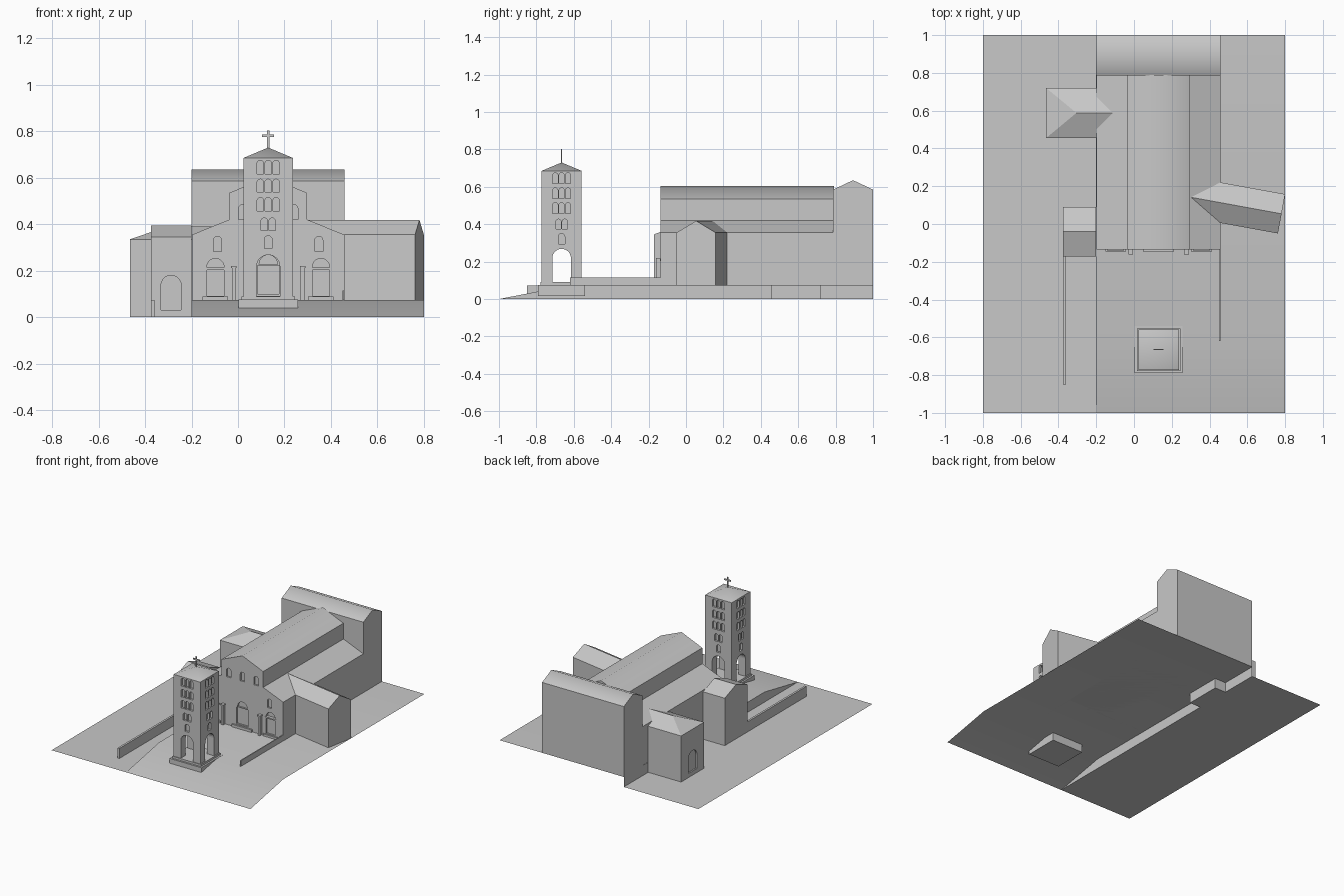
import bpy
import bmesh
from math import pi, cos, sin
from mathutils import Vector

cube = bpy.data.objects.get("Cube")
if cube:
    bpy.data.objects.remove(cube, do_unlink=True)

stone = bpy.data.materials.new("grey stone")
stone.use_nodes = True
GREY = (0.58, 0.58, 0.58, 1)
stone.diffuse_color = GREY
stone.node_tree.nodes["Principled BSDF"].inputs["Base Color"].default_value = GREY


def finish(name, bm):
    me = bpy.data.meshes.new(name)
    bm.to_mesh(me)
    bm.free()
    me.materials.append(stone)
    ob = bpy.data.objects.new(name, me)
    bpy.context.collection.objects.link(ob)
    return ob


def soften(ob):
    """Smooth shading that keeps walls and eaves sharp."""
    ob.data.shade_smooth()
    ob.data.set_sharp_from_angle(angle=1.0)


def add_prism(bm, pts, a0, a1, axis="y"):
    """Extrude an outline (horizontal, z) along x or y."""
    def place(p, a):
        return (p[0], a, p[1]) if axis == "y" else (a, p[0], p[1])
    near = [bm.verts.new(place(p, a0)) for p in pts]
    far = [bm.verts.new(place(p, a1)) for p in pts]
    faces = [bm.faces.new(near), bm.faces.new(far[::-1])]
    for i in range(len(pts)):
        j = (i + 1) % len(pts)
        faces.append(bm.faces.new((near[j], near[i], far[i], far[j])))
    bmesh.ops.recalc_face_normals(bm, faces=faces)


def prism(name, pts, a0, a1, axis="y"):
    bm = bmesh.new()
    add_prism(bm, pts, a0, a1, axis)
    return finish(name, bm)


def rect(x0, x1, z0, z1):
    return [(x0, z0), (x1, z0), (x1, z1), (x0, z1)]


def box(name, x0, x1, y0, y1, z0, z1):
    return prism(name, rect(x0, x1, z0, z1), y0, y1)


def arch(c, w, z0, z1, segs=10):
    """Round-headed outline; z1 - z0 must exceed half the width."""
    r = w / 2
    top = [(c + r * cos(pi * i / segs), z1 - r + r * sin(pi * i / segs)) for i in range(segs + 1)]
    return [(c - r, z0), (c + r, z0)] + top


def hull(name, points):
    bm = bmesh.new()
    for p in points:
        bm.verts.new(p)
    bmesh.ops.convex_hull(bm, input=bm.verts)
    bmesh.ops.dissolve_limit(bm, angle_limit=0.01, verts=bm.verts, edges=bm.edges)
    bmesh.ops.recalc_face_normals(bm, faces=bm.faces)
    return finish(name, bm)


def cut(ob, cuts):
    """Carve a list of (outline, from, to, axis) out of an object."""
    bm = bmesh.new()
    for c in cuts:
        add_prism(bm, *c)
    cutter = finish("cutter", bm)
    cutter.hide_render = True
    mod = ob.modifiers.new("openings", "BOOLEAN")
    mod.object = cutter
    mod.solver = "EXACT"
    deps = bpy.context.evaluated_depsgraph_get()
    me = bpy.data.meshes.new_from_object(ob.evaluated_get(deps))
    ob.modifiers.clear()
    ob.data = me
    bpy.data.objects.remove(cutter, do_unlink=True)


# Ground: low strip, step and ramped terrace
FLOOR = 0.073
bm = bmesh.new()
profile = [(-1, 0), (-0.62, FLOOR), (1, FLOOR)]
for face in ([(-0.8, -1, 0), (-0.2, -1, 0), (-0.2, 1, 0), (-0.8, 1, 0)],
             [(-0.2, 1, 0)] + [(-0.2, y, z) for y, z in profile]):
    bm.faces.new([bm.verts.new(p) for p in face])
for (y0, z0), (y1, z1) in zip(profile, profile[1:]):
    bm.faces.new([bm.verts.new(p) for p in
                  ((-0.2, y0, z0), (0.8, y0, z0), (0.8, y1, z1), (-0.2, y1, z1))])
bmesh.ops.remove_doubles(bm, verts=bm.verts, dist=0.0001)
soften(finish("ground", bm))

# Garden walls
box("right_garden_wall", -0.375, -0.36, -0.85, -0.17, 0, FLOOR)
box("left_garden_wall", 0.45, 0.457, -0.62, -0.13, FLOOR, 0.115)

# Church body: nave with two lower aisles
FRONT = -0.135
MID = 0.13
half = [(0.328, FLOOR), (0.328, 0.355), (0.167, 0.42), (0.167, 0.535)]
outline = ([(MID + x, z) for x, z in half] + [(MID, 0.605)]
           + [(MID - x, z) for x, z in half[::-1]])
church = prism("church_body", outline, FRONT, 0.79)


def recess(pts, depth=0.012):
    return (pts, FRONT - 0.02, FRONT + depth, "y")


cuts = [recess(rect(0.083, 0.177, 0.1, 0.222)), recess(arch(MID, 0.078, 0.226, 0.268))]
cuts += [recess(arch(MID + d, 0.035, 0.42, 0.485)) for d in (-0.11, 0, 0.11)]
for s in (-1, 1):
    c = MID + s * 0.227
    cuts.append(recess(rect(c - 0.037, c + 0.037, 0.092, 0.203)))
    cuts.append(recess(arch(c, 0.074, 0.214, 0.253), 0.02))
    cuts.append(recess(arch(MID + s * 0.218, 0.034, 0.283, 0.348)))
cut(church, cuts)
soften(church)

# Door steps, lintels and free-standing posts
box("main_door_step", 0.05, 0.21, FRONT - 0.012, FRONT, FLOOR, 0.092)
for s, side in ((-1, "right"), (1, "left")):
    c = MID + s * 0.227
    box(side + "_door_step", c - 0.055, c + 0.055, FRONT - 0.01, FRONT, FLOOR, 0.088)
    box(side + "_door_lintel", c - 0.045, c + 0.045, FRONT - 0.004, FRONT, 0.204, 0.213)
    p = MID + s * 0.148
    box(side + "_post", p - 0.008, p + 0.008, FRONT - 0.022, FRONT, FLOOR, 0.212)
    box(side + "_post_cap", p - 0.012, p + 0.012, FRONT - 0.026, FRONT, 0.212, 0.22)

# Tall transverse block at the back
soften(prism("back_block",
             [(0.787, FLOOR), (1, FLOOR), (1, 0.585), (0.893, 0.635), (0.787, 0.585)],
             -0.2, 0.458, "x"))

# Small chapel on the right with a gable roof
chapel = prism("chapel", [(-0.172, 0), (0.09, 0), (0.09, 0.345), (-0.04, 0.395), (-0.172, 0.345)],
               -0.375, -0.2, "x")
cut(chapel, [(arch(-0.288, 0.087, 0.03, 0.18), -0.2, -0.165, "y")])

# Annex on the right with a hipped roof
annex = hull("annex", [(x, y, z) for x in (-0.465, -0.11) for y in (0.455, 0.72) for z in (0, 0.335)]
             + [(-0.305, 0.588, 0.39), (-0.11, 0.588, 0.39)])
cut(annex, [(arch(0.588, 0.1, 0.03, 0.18), -0.5, -0.455, "x")])

# Skewed wing on the left
along = Vector((0.35, -0.064, 0))
far_a, far_b = Vector((0.762, -0.05, 0)), Vector((0.8, 0.158, 0))
points = []
for k in (0, 1.38):
    a, b = far_a - along * k, far_b - along * k
    for z in (FLOOR, 0.355):
        points += [a + Vector((0, 0, z)), b + Vector((0, 0, z))]
    points.append((a + b) / 2 + Vector((0, 0, 0.418)))
hull("left_wing", points)

# Bell tower
TX, TY, R = 0.13, -0.665, 0.107
box("tower_plinth", TX - 0.128, TX + 0.128, TY - 0.125, TY + 0.125, 0.015, FLOOR + 0.002)
box("tower_step", TX - 0.115, TX + 0.115, TY - 0.112, TY + 0.112, FLOOR, 0.09)
tower = box("tower", TX - R, TX + R, TY - R, TY + R, 0.09, 0.685)
for c, o, axis in ((TX, TY, "y"), (TY, TX, "x")):
    cut(tower, [(arch(c, 0.1, 0.08, 0.268, 14), o - 0.2, o + 0.2, axis)])
rows = [(0.617, 0.675, 3), (0.538, 0.594, 3), (0.457, 0.515, 3), (0.373, 0.427, 2), (0.295, 0.35, 1)]
windows = []
for c, o, axis in ((TX, TY, "y"), (TY, TX, "x")):
    for s in (-1, 1):
        for z0, z1, n in rows:
            for i in range(n):
                pos = c + (i - (n - 1) / 2) * 0.034
                lo, hi = sorted((o + s * (R - 0.015), o + s * (R + 0.02)))
                windows.append((arch(pos, 0.028 if n > 1 else 0.034, z0, z1, 8), lo, hi, axis))
cut(tower, windows)
soften(hull("tower_roof", [(TX + sx * R, TY + sy * R, 0.685) for sx in (-1, 1) for sy in (-1, 1)]
            + [(TX, TY, 0.73)]))

# Cross on the tower
box("cross_upright", TX - 0.005, TX + 0.005, TY - 0.003, TY + 0.003, 0.722, 0.803)
box("cross_arm", TX - 0.026, TX + 0.026, TY - 0.003, TY + 0.003, 0.776, 0.786)
